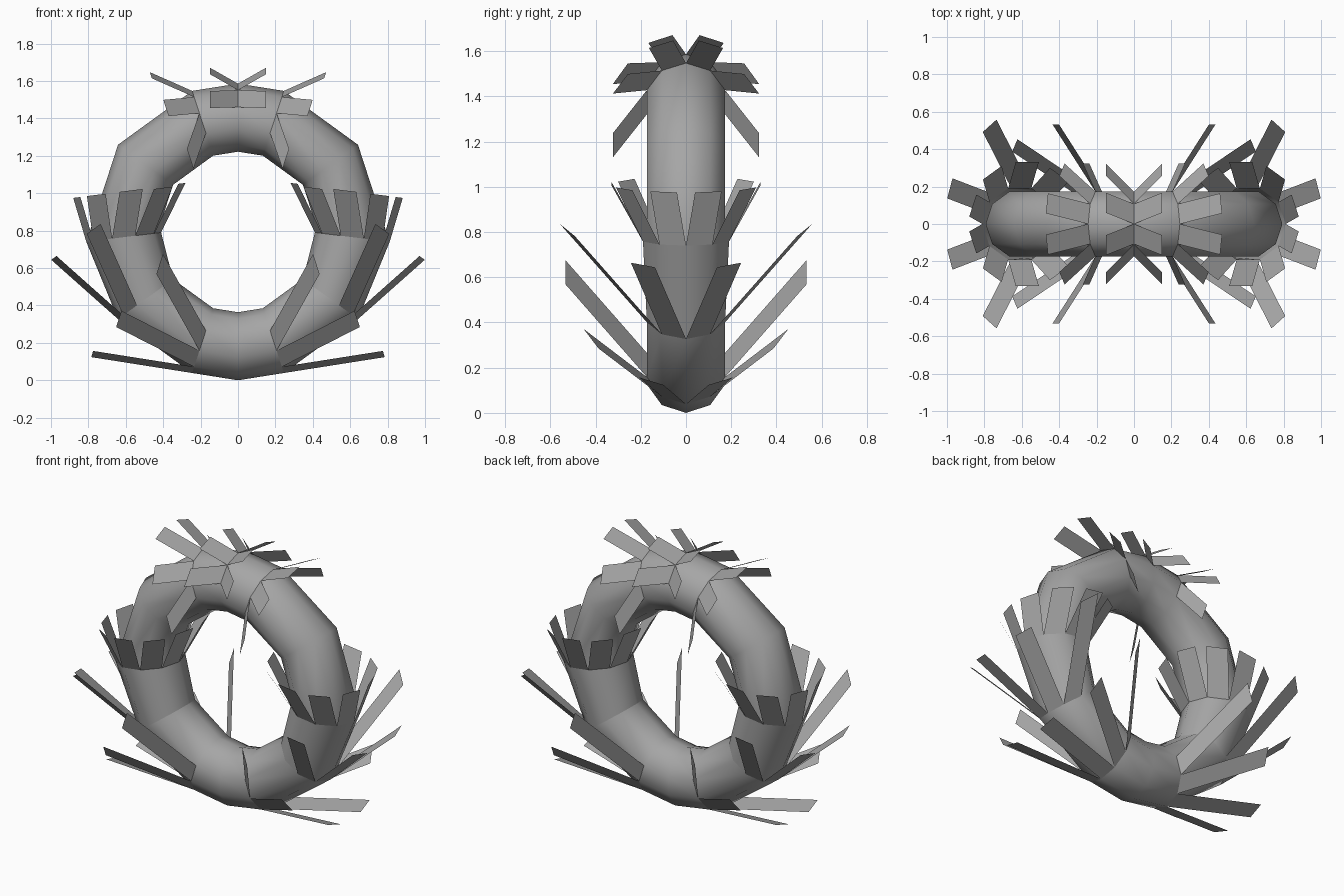
import bpy, bmesh
from math import radians, sin, cos
from mathutils import Vector

cube = bpy.data.objects.get("Cube")
if cube:
    bpy.data.objects.remove(cube, do_unlink=True)

RING, TUBE, SIDES = 0.611, 0.182, 10
STEP = 360 / SIDES

grey = bpy.data.materials.new("grey")
grey.use_nodes = True
colour = (0.38, 0.38, 0.38, 1)
grey.diffuse_color = colour
grey.node_tree.nodes["Principled BSDF"].inputs["Base Color"].default_value = colour


def ring_point(angle, i):
    """Point on the tube: angle along the ring, corner i of the section."""
    a, p = radians(angle), radians(STEP * i)
    r = RING + TUBE * cos(p)
    return Vector((r * cos(a), TUBE * sin(p), RING + TUBE + r * sin(a)))


def sleeve_point(i):
    """Corner i of the flared, tilted upper rim of a sleeve."""
    p = radians(STEP * i)
    return Vector((RING + 0.2 * cos(p), 0.2 * sin(p), 0.765 - 0.025 * cos(p)))


def skin(bm, loops):
    """Smooth faces between neighbouring loops of points."""
    rows = [[bm.verts.new(p) for p in loop] for loop in loops]
    for loop, nxt in zip(rows, rows[1:]):
        for i in range(SIDES):
            j = (i + 1) % SIDES
            bm.faces.new((loop[i], nxt[i], nxt[j], loop[j])).smooth = True
    bmesh.ops.remove_doubles(bm, verts=bm.verts, dist=1e-4)
    bmesh.ops.recalc_face_normals(bm, faces=bm.faces)


def finish(bm, name):
    mesh = bpy.data.meshes.new(name)
    bm.to_mesh(mesh)
    bm.free()
    mesh.materials.append(grey)
    obj = bpy.data.objects.new(name, mesh)
    bpy.context.collection.objects.link(obj)


# Ring body: even sections plus one extra at the top and the bottom
angles = sorted([36 * i for i in range(11)] + [90, 270])
bm = bmesh.new()
skin(bm, [[ring_point(a, i) for i in range(SIDES)] for a in angles])
finish(bm, "ring_body")

# Sleeves: flared layer around the lower sides
for side, sx in (("left", 1), ("right", -1)):
    bm = bmesh.new()
    loops = [[ring_point(-36, i) for i in range(SIDES)],
             [sleeve_point(i) for i in range(SIDES)]]
    skin(bm, [[Vector((p.x * sx, p.y, p.z)) for p in loop] for loop in loops])
    finish(bm, side + "_sleeve")


# Blades: each row starts on one section; offsets run from the outside inward
def blade_row(name, start, offsets):
    bm = bmesh.new()
    for i, offset in enumerate(offsets):
        a, b, d = start(i), start(i + 1), Vector(offset)
        for sx in (1, -1):
            for sy in (1, -1):
                corners = [Vector((p.x * sx, p.y * sy, p.z)) for p in (a, b, b + d, a + d)]
                if sx * sy < 0:
                    corners.reverse()
                bm.faces.new([bm.verts.new(c) for c in corners])
    finish(bm, name)


blade_row("crown_blades", lambda i: ring_point(90, i),
          [(.15, .06, .085), (.15, .15, -.005)])
blade_row("shoulder_blades", lambda i: ring_point(72, i),
          [(.226, .057, .1), (.165, .15, -.015), (.067, .15, -.19)])
blade_row("side_blades", sleeve_point,
          [(.07, .04, .235), (.035, .12, .24), (-.04, .14, .25),
           (-.1, .11, .25), (-.13, .045, .265)])
blade_row("lower_blades", lambda i: ring_point(-36, i),
          [(.357, .137, .317), (.195, .385, .435)])
blade_row("bottom_blades", lambda i: ring_point(-72, i),
          [(.54, .1, .085), (.417, .28, .213), (.23, .36, .41)])
